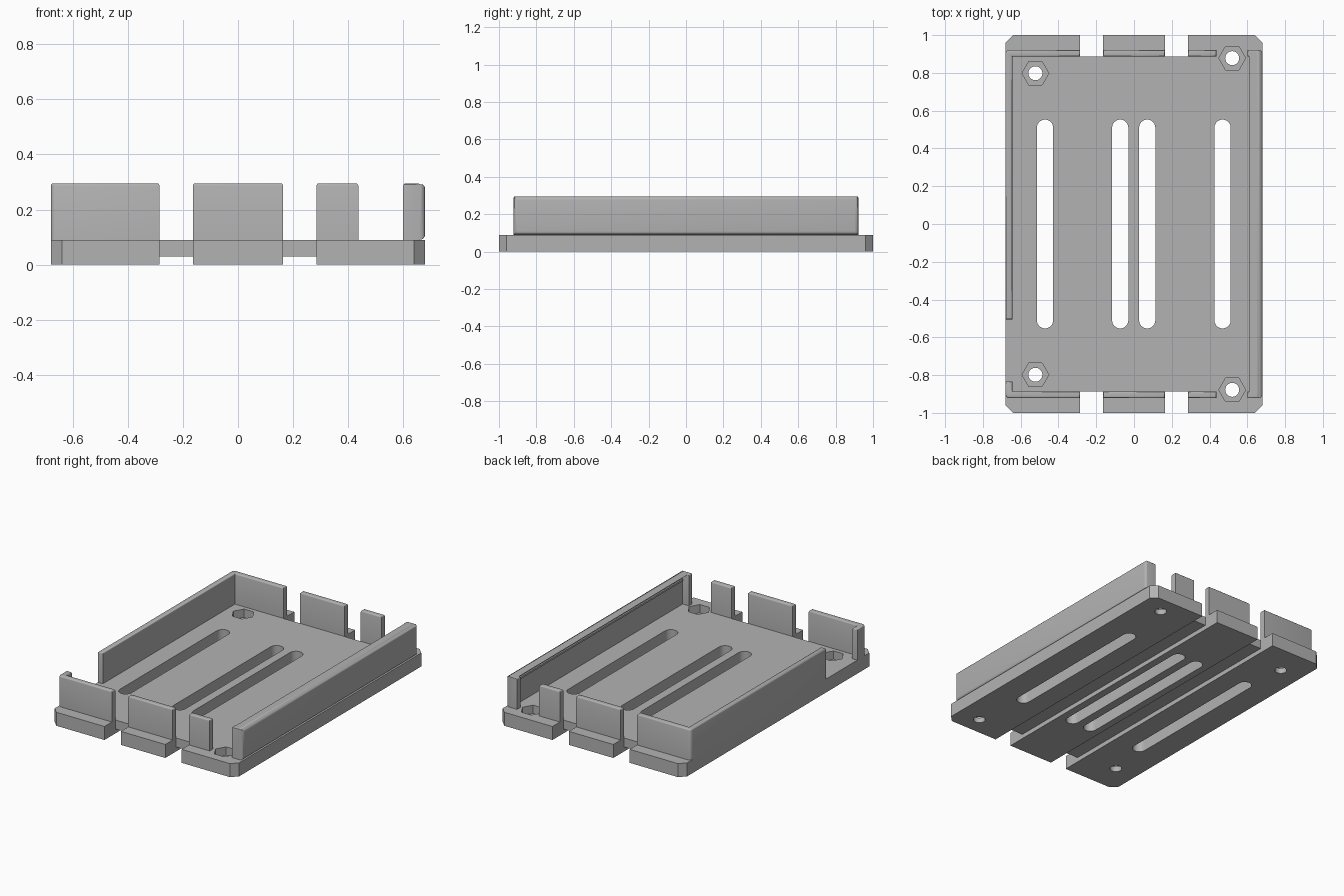
import bpy, bmesh, math

cube = bpy.data.objects.get("Cube")
if cube:
    bpy.data.objects.remove(cube, do_unlink=True)

grey = bpy.data.materials.new("plain grey")
grey.use_nodes = True
COLOUR = (0.45, 0.45, 0.45, 1)
grey.diffuse_color = COLOUR
grey.node_tree.nodes["Principled BSDF"].inputs["Base Color"].default_value = COLOUR

HALF_X, WALL_Y, INNER_Y = 0.68, 0.922, 0.886
FLOOR, TOP = 0.09, 0.295
NOTCH_IN, NOTCH_OUT = 0.164, 0.285


def prism(name, outline, z0, z1, rounded=False):
    """Extrude an outline; optionally round the top rim and outer corners."""
    bm = bmesh.new()
    face = bm.faces.new([bm.verts.new((x, y, z0)) for x, y in outline])
    new = bmesh.ops.extrude_face_region(bm, geom=[face])["geom"]
    for v in new:
        if isinstance(v, bmesh.types.BMVert):
            v.co.z = z1
    bmesh.ops.recalc_face_normals(bm, faces=bm.faces)
    if rounded:
        corners = [e for e in bm.edges if all(
            abs(v.co.x) > 0.67 and abs(v.co.y) > 0.91 for v in e.verts)]
        bmesh.ops.bevel(bm, geom=corners, offset=0.02, segments=4,
                        profile=0.5, affect='EDGES')
        rim = [e for e in bm.edges if all(v.co.z > z1 - 1e-5 for v in e.verts)]
        bmesh.ops.bevel(bm, geom=rim, offset=0.009, segments=3,
                        profile=0.5, affect='EDGES')
    mesh = bpy.data.meshes.new(name)
    bm.to_mesh(mesh)
    bm.free()
    mesh.materials.append(grey)
    obj = bpy.data.objects.new(name, mesh)
    bpy.context.collection.objects.link(obj)
    return obj


def rect(x0, x1, y0, y1):
    return [(x0, y0), (x1, y0), (x1, y1), (x0, y1)]


def circle(x, y, r, n):
    return [(x + r * math.cos(math.tau * i / n), y + r * math.sin(math.tau * i / n))
            for i in range(n)]


def slot(x, half_length, r, n=12):
    arc = [math.pi * i / n for i in range(n + 1)]
    upper = [(x + r * math.cos(a), half_length - r + r * math.sin(a)) for a in arc]
    return upper + [(2 * x - px, -py) for px, py in upper]


def cut(target, outline, z0, z1):
    cutter = prism("cutter", outline, z0, z1)
    cutter.hide_render = True
    mod = target.modifiers.new("cut", 'BOOLEAN')
    mod.operation, mod.solver, mod.object = 'DIFFERENCE', 'EXACT', cutter
    bpy.context.view_layer.update()
    graph = bpy.context.evaluated_depsgraph_get()
    result = bpy.data.meshes.new_from_object(target.evaluated_get(graph))
    target.modifiers.clear()
    target.data = result
    bpy.data.objects.remove(cutter, do_unlink=True)


def smooth(obj):
    bpy.ops.object.select_all(action='DESELECT')
    obj.select_set(True)
    bpy.context.view_layer.objects.active = obj
    bpy.ops.object.shade_smooth_by_angle(angle=math.radians(35))


# Base plate with chamfered corners and two notches in each end
quarter = [(HALF_X, 0.96), (0.64, 1), (NOTCH_OUT, 1), (NOTCH_OUT, INNER_Y),
           (NOTCH_IN, INNER_Y), (NOTCH_IN, 1)]
back = quarter + [(-x, y) for x, y in reversed(quarter)]
base = prism("base_plate", back + [(-x, -y) for x, y in back], 0, FLOOR)

# Channels under the plate, running between the notches
for side in (-1, 1):
    x0, x1 = sorted((side * NOTCH_IN, side * NOTCH_OUT))
    cut(base, rect(x0, x1, -1.1, 1.1), -0.1, 0.03)

# Long vent slots
for x in (-0.471, -0.073, 0.07, 0.469):
    cut(base, slot(x, 0.553, 0.043), -0.1, 0.2)

# Screw holes with hexagonal nut pockets
for x, y in ((-0.522, 0.798), (-0.522, -0.798), (0.52, 0.878), (0.52, -0.878)):
    cut(base, circle(x, y, 0.071, 6), 0.035, 0.2)
    cut(base, circle(x, y, 0.037, 24), -0.1, 0.2)
smooth(base)

# Wall sections standing on the plate
inner_left, inner_right = -0.643, 0.645
walls = {
    "right_side_wall": [(0.6, -WALL_Y), (HALF_X, -WALL_Y), (HALF_X, WALL_Y),
                        (0.6, WALL_Y), (0.6, INNER_Y), (inner_right, INNER_Y),
                        (inner_right, -INNER_Y), (0.6, -INNER_Y)],
    "left_side_wall": [(-NOTCH_OUT, WALL_Y), (-HALF_X, WALL_Y), (-HALF_X, -0.505),
                       (inner_left, -0.505), (inner_left, INNER_Y),
                       (-NOTCH_OUT, INNER_Y)],
    "front_corner_wall": [(-NOTCH_OUT, -WALL_Y), (-HALF_X, -WALL_Y),
                          (-HALF_X, -0.833), (inner_left, -0.833),
                          (inner_left, -INNER_Y), (-NOTCH_OUT, -INNER_Y)],
}
for end, y0, y1 in (("front", -WALL_Y, -INNER_Y), ("back", INNER_Y, WALL_Y)):
    walls[end + "_middle_wall"] = rect(-NOTCH_IN, NOTCH_IN, y0, y1)
    walls[end + "_small_wall"] = rect(NOTCH_OUT, 0.437, y0, y1)
for name, outline in walls.items():
    smooth(prism(name, outline, FLOOR, TOP, rounded=True))

# Thin retaining lip inside the long wall
prism("retaining_lip", rect(0.635, 0.65, -0.875, 0.875), 0.25, 0.262)
